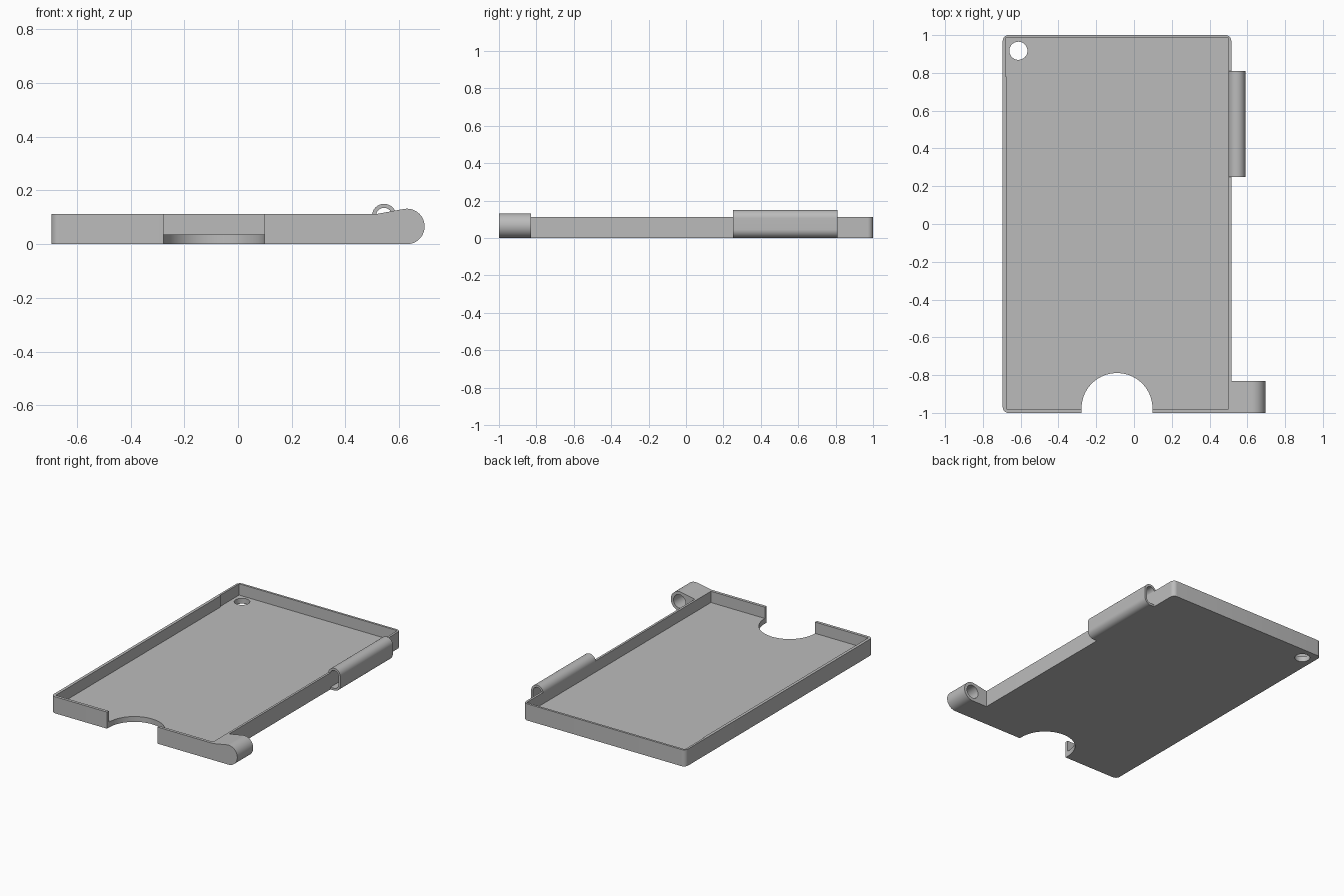
import bpy, bmesh
from math import cos, sin, radians
from mathutils import Vector

cube = bpy.data.objects.get("Cube")
if cube:
    bpy.data.objects.remove(cube, do_unlink=True)

grey = bpy.data.materials.new("plain grey")
grey.use_nodes = True
GREY = (0.5, 0.5, 0.5, 1)
grey.diffuse_color = GREY
grey.node_tree.nodes["Principled BSDF"].inputs["Base Color"].default_value = GREY

HEIGHT, FLOOR = 0.112, 0.036
LEFT, RIGHT = -0.695, 0.515


def arc(cx, cy, r, start, end, n=16):
    angles = [radians(start + (end - start) * i / n) for i in range(n + 1)]
    return [(cx + r * cos(a), cy + r * sin(a)) for a in angles]


def prism(name, outline, axis, lo, hi):
    """Extrude a closed outline along z (outline in x, y) or y (outline in x, z)."""
    bm = bmesh.new()
    place = (lambda a, b: (a, b, lo)) if axis == "z" else (lambda a, b: (a, lo, b))
    face = bm.faces.new([bm.verts.new(place(a, b)) for a, b in outline])
    step = Vector((0, 0, hi - lo)) if axis == "z" else Vector((0, hi - lo, 0))
    top = bmesh.ops.extrude_face_region(bm, geom=[face], use_keep_orig=True)["geom"]
    bmesh.ops.translate(bm, vec=step, verts=[v for v in top if isinstance(v, bmesh.types.BMVert)])
    bmesh.ops.recalc_face_normals(bm, faces=bm.faces)
    mesh = bpy.data.meshes.new(name)
    bm.to_mesh(mesh)
    bm.free()
    mesh.materials.append(grey)
    obj = bpy.data.objects.new(name, mesh)
    bpy.context.collection.objects.link(obj)
    return obj


def select(obj):
    bpy.ops.object.select_all(action="DESELECT")
    obj.select_set(True)
    bpy.context.view_layer.objects.active = obj


def combine(target, other, operation):
    select(target)
    mod = target.modifiers.new(operation.lower(), "BOOLEAN")
    mod.operation, mod.solver, mod.object = operation, "EXACT", other
    bpy.ops.object.modifier_apply(modifier=mod.name)
    bpy.data.objects.remove(other, do_unlink=True)


# Tray block with three rounded corners
r = 0.03
tray = prism("tray", [(RIGHT, -1)]
             + arc(RIGHT - r, 1 - r, r, 0, 90, 8)
             + arc(LEFT + r, 1 - r, r, 90, 180, 8)
             + arc(LEFT + r, -1 + r, r, 180, 270, 8), "z", 0, HEIGHT)

# Rounded lug at the front left corner
lug = prism("lug", [(0.45, 0)] + arc(0.629, 0.066, 0.066, -90, 98, 32)
            + [(RIGHT, HEIGHT), (0.505, HEIGHT - 0.002), (0.45, HEIGHT - 0.002)],
            "y", -1, -0.83)
combine(tray, lug, "UNION")

# Shallow pocket, slightly wider near the back
pocket = prism("pocket", [(-0.675, -0.98), (0.5, -0.98), (0.5, 0.985),
                          (-0.681, 0.985), (-0.681, 0.78), (-0.675, 0.78)],
               "z", FLOOR, 0.3)
combine(tray, pocket, "DIFFERENCE")

# Thumb notch, corner hole and blind bore in the lug
notch = prism("notch", [(-0.278, -1.2), (0.098, -1.2)]
              + arc(-0.09, -0.977, 0.188, 0, 180, 40), "z", -0.1, 0.3)
combine(tray, notch, "DIFFERENCE")
hole = prism("hole", arc(-0.612, 0.917, 0.048, 0, 352.5, 47), "z", -0.1, 0.3)
combine(tray, hole, "DIFFERENCE")
bore = prism("bore", arc(0.629, 0.066, 0.045, 0, 352.5, 47), "y", -0.98, -0.7)
combine(tray, bore, "DIFFERENCE")

# Hollow side sleeve: arches from the wall top down to the tray bottom
sleeve = prism("side_sleeve", [(RIGHT - 0.005, 0)]
               + arc(0.544, 0.045, 0.045, -90, 0)
               + arc(0.544, 0.105, 0.045, 0, 180, 32)
               + arc(0.544, 0.105, 0.03, 180, 0, 32)
               + arc(0.544, 0.045, 0.03, 0, -90)
               + [(RIGHT - 0.005, 0.015)], "y", 0.25, 0.81)

for obj in (tray, sleeve):
    select(obj)
    bpy.ops.object.shade_smooth_by_angle(angle=radians(30))
